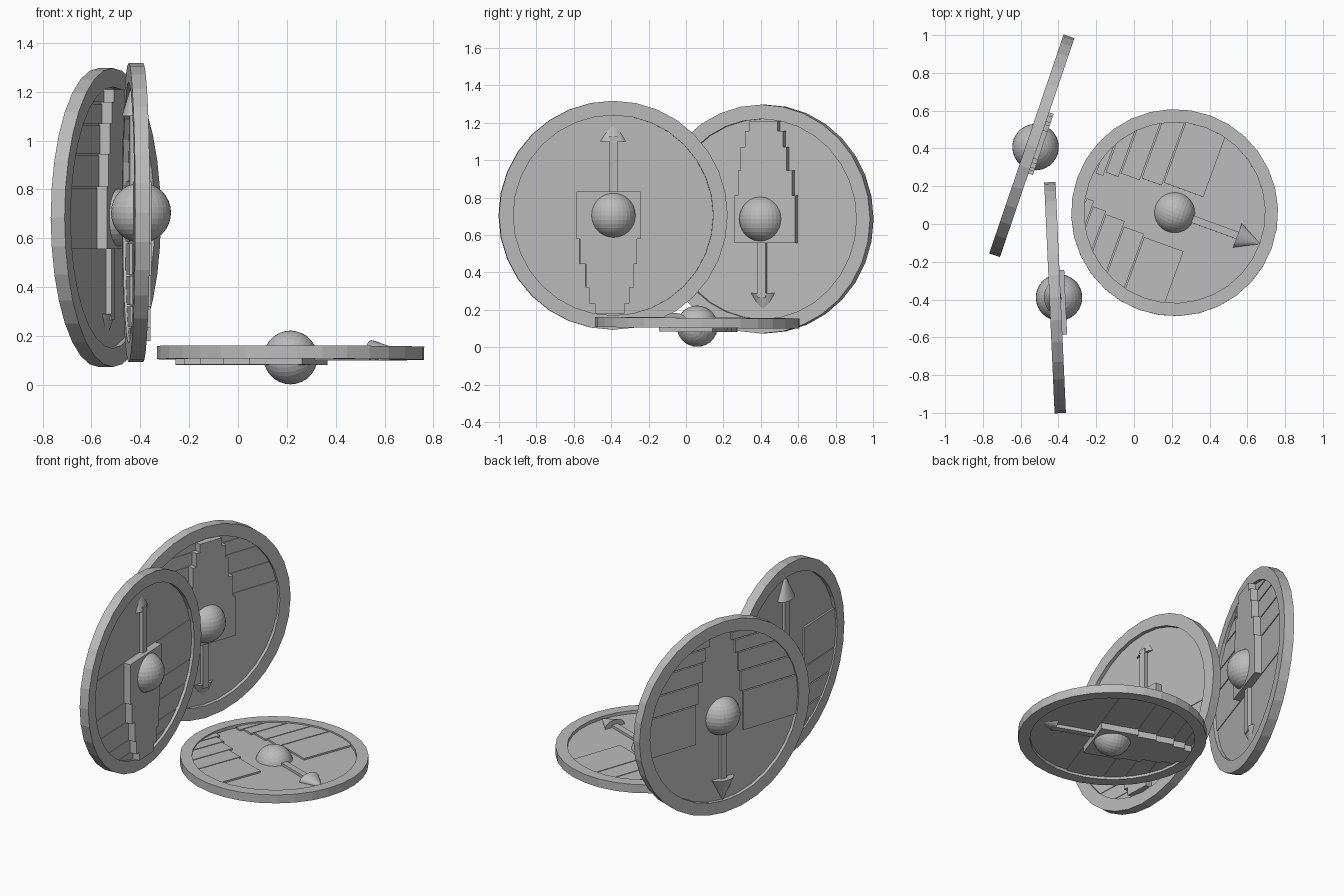
import bpy, bmesh, math
from mathutils import Matrix, Vector

if "Cube" in bpy.data.objects:
    bpy.data.objects.remove(bpy.data.objects["Cube"])

SEG = 32
R_OUT, R_IN = 0.612, 0.535

grey = bpy.data.materials.new("plain grey")
grey.diffuse_color = (0.5, 0.5, 0.5, 1)
grey.use_nodes = True
grey.node_tree.nodes["Principled BSDF"].inputs["Base Color"].default_value = grey.diffuse_color


def finish(bm, name):
    bmesh.ops.recalc_face_normals(bm, faces=bm.faces)
    me = bpy.data.meshes.new(name)
    bm.to_mesh(me)
    bm.free()
    me.materials.append(grey)
    return me


def prism(bm, pts, z0, z1):
    """Extrude a flat outline between two heights."""
    lo = [bm.verts.new((x, y, z0)) for x, y in pts]
    hi = [bm.verts.new((x, y, z1)) for x, y in pts]
    bm.faces.new(lo)
    bm.faces.new(hi)
    n = len(pts)
    for i in range(n):
        j = (i + 1) % n
        bm.faces.new((lo[i], lo[j], hi[j], hi[i]))


def rect(x0, x1, y0, y1):
    return [(x0, y0), (x1, y0), (x1, y1), (x0, y1)]


# Shield local frame: x = arrow direction, +z = face with recessed middle
parts = {}

# rim: square profile swept round
bm = bmesh.new()
rings = []
for i in range(SEG):
    a = 2 * math.pi * i / SEG
    rings.append([bm.verts.new((r * math.cos(a), r * math.sin(a), z))
                  for r, z in ((R_IN, -.03), (R_OUT, -.03), (R_OUT, .03), (R_IN, .03))])
for i in range(SEG):
    p, q = rings[i], rings[(i + 1) % SEG]
    for k in range(4):
        m = (k + 1) % 4
        bm.faces.new((p[k], q[k], q[m], p[m]))
parts["rim"] = finish(bm, "rim")

# thin board
bm = bmesh.new()
bmesh.ops.create_cone(bm, cap_ends=True, segments=SEG, radius1=.55, radius2=.55, depth=.016)
parts["board"] = finish(bm, "board")

# stepped rows: side planks with a tapering raised column between them
edges = [.128, -.127, -.26, -.385, -.472, -.525]
upper = [.145, .125, .11, .085, .06]
lower = [-.197, -.18, -.148, -.13, -.098]
planks, column = bmesh.new(), bmesh.new()
R_P = R_IN + .004
for k in range(5):
    x1, x0 = edges[k], edges[k + 1]
    prism(column, rect(x0, x1, lower[k], upper[k]), -.055, .004)
    xs = [x0 + .007 + (x1 - x0 - .007) * t / 6 for t in range(7)]
    for inner, s in ((upper[k], 1), (lower[k], -1)):
        arc = [(x, s * max(math.sqrt(R_P ** 2 - x * x), abs(inner) + .002)) for x in xs]
        prism(planks, [(xs[-1], inner), (xs[0], inner)] + arc, -.012, .02)
parts["planks"] = finish(planks, "planks")
parts["column"] = finish(column, "column")

# boss
bm = bmesh.new()
bmesh.ops.create_uvsphere(bm, u_segments=32, v_segments=16, radius=.123,
                          matrix=Matrix.Translation((0, 0, -.021)) @ Matrix.Rotation(math.pi / 2, 4, 'Y'))
parts["boss"] = finish(bm, "boss")

# arrow shaft and flattened cone head
bm = bmesh.new()
prism(bm, rect(0, .42, -.022, .022), -.032, .026)
parts["arrow_shaft"] = finish(bm, "arrow_shaft")
bm = bmesh.new()
bmesh.ops.create_cone(bm, cap_ends=True, segments=SEG, radius1=.076, radius2=0, depth=.145,
                      matrix=Matrix.Translation((.4675, 0, .0125)) @ Matrix.Diagonal((1, 1, .6, 1))
                      @ Matrix.Rotation(math.pi / 2, 4, 'Y'))
parts["arrow_head"] = finish(bm, "arrow_head")


def place(tag, centre, d, n, scale=1):
    d, n = Vector(d).normalized(), Vector(n).normalized()
    m = Matrix((d, n, d.cross(n))).transposed().to_4x4()
    m = Matrix.Translation(centre) @ m @ Matrix.Scale(scale, 4)
    for name, me in parts.items():
        ob = bpy.data.objects.new(f"{tag}_{name}", me)
        bpy.context.collection.objects.link(ob)
        ob.matrix_world = m


# three shields: two upright, one lying flat
place("front_shield", (-.418, -.39, .705), (0, 0, 1), (-.045, 1, 0))
place("rear_shield", (-.541, .414, .685), (0, 0, -1), (-.322, -.947, 0))
place("flat_shield", (.215, .06, .131), (.94, -.342, 0), (.342, .94, -.008), .895)
